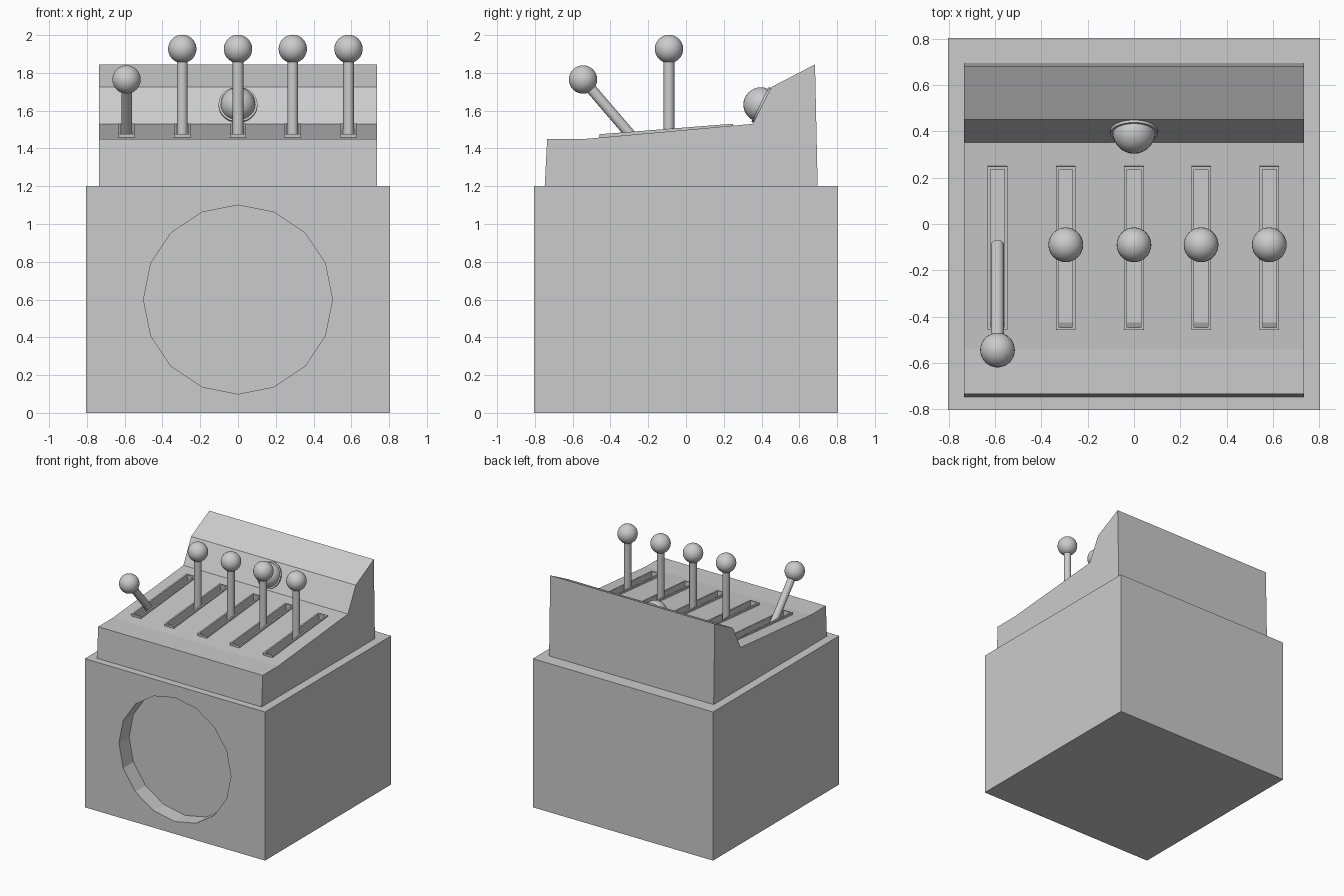
import bpy, bmesh, math
from mathutils import Vector, Matrix

if "Cube" in bpy.data.objects:
    bpy.data.objects.remove(bpy.data.objects["Cube"])

SLOT_X = (-0.59, -0.295, 0, 0.29, 0.585)
TILT = math.atan2(0.055, 0.70)          # slope of the slot frames
SLOT_MID = Vector((0, -0.105, 1.503))   # centre of a frame's top face


def make(name, bm, smooth=False):
    bmesh.ops.recalc_face_normals(bm, faces=bm.faces)
    me = bpy.data.meshes.new(name)
    bm.to_mesh(me)
    bm.free()
    ob = bpy.data.objects.new(name, me)
    bpy.context.collection.objects.link(ob)
    if smooth:
        activate(ob)
        bpy.ops.object.shade_smooth_by_angle(angle=math.radians(30))
    return ob


def activate(ob):
    bpy.ops.object.select_all(action='DESELECT')
    ob.select_set(True)
    bpy.context.view_layer.objects.active = ob


def box(bm, size, matrix):
    bmesh.ops.create_cube(bm, size=1, matrix=matrix @ Matrix.Diagonal((*size, 1)))


def rod(bm, a, b, r, seg):
    a, b = Vector(a), Vector(b)
    rot = (b - a).to_track_quat('Z', 'Y').to_matrix().to_4x4()
    bmesh.ops.create_cone(bm, cap_ends=True, segments=seg, radius1=r, radius2=r,
                          depth=(b - a).length,
                          matrix=Matrix.Translation((a + b) / 2) @ rot)


def ball(bm, c, r):
    bmesh.ops.create_uvsphere(bm, u_segments=32, v_segments=16, radius=r,
                              matrix=Matrix.Translation(c))


def cut(ob, cutter):
    mod = ob.modifiers.new("cut", 'BOOLEAN')
    mod.operation, mod.solver, mod.object = 'DIFFERENCE', 'EXACT', cutter
    activate(ob)
    bpy.ops.object.modifier_apply(modifier=mod.name)


def slot_boxes(name, w, length, top, bottom):
    bm = bmesh.new()
    for x in SLOT_X:
        m = (Matrix.Translation(SLOT_MID + Vector((x, 0, 0))) @ Matrix.Rotation(TILT, 4, 'X')
             @ Matrix.Translation((0, 0, (top + bottom) / 2)))
        box(bm, (w, length, top - bottom), m)
    return make(name, bm)


# base block with a shallow 16-sided recess in the front
bm = bmesh.new()
box(bm, (1.61, 1.61, 1.2), Matrix.Translation((0, 0, 0.6)))
base = make("base", bm)
bm = bmesh.new()
rod(bm, (0, -1.0, 0.6), (0, -0.675, 0.6), 0.5, 16)
recess_cutter = make("recess_cutter", bm)
cut(base, recess_cutter)

# sloped console, side profile extruded across x
profile = [(-0.748, 1.2), (-0.735, 1.45), (-0.54, 1.45), (0.353, 1.53),
           (0.452, 1.725), (0.683, 1.845), (0.697, 1.2)]
bm = bmesh.new()
face = bm.faces.new([bm.verts.new((-0.735, y, z)) for y, z in profile])
ext = bmesh.ops.extrude_face_region(bm, geom=[face])
bmesh.ops.translate(bm, vec=(1.47, 0, 0),
                    verts=[v for v in ext["geom"] if isinstance(v, bmesh.types.BMVert)])
console = make("console", bm)

# slots cut through the console, with thin raised frames around them
slot_cutter = slot_boxes("slot_cutter", 0.06, 0.685, 0.1, -0.42)
frames = slot_boxes("slot_frames", 0.085, 0.71, 0.0, -0.03)
cut(console, slot_cutter)
cut(frames, slot_cutter)
for helper in (recess_cutter, slot_cutter):
    bpy.data.objects.remove(helper)

# levers pivot deep inside the slots; the first one is pulled forward
for i, x in enumerate(SLOT_X):
    pivot = Vector((x, -0.09, 1.235))
    tip = Vector((x, -0.545, 1.765)) if i == 0 else Vector((x, -0.09, 1.927))
    bm = bmesh.new()
    rod(bm, pivot, tip, 0.028, 24)
    make(f"lever_stem_{i + 1}", bm, True)
    bm = bmesh.new()
    ball(bm, tip, 0.075)
    make(f"lever_knob_{i + 1}", bm, True)

# domed button with its collar on the steep panel
normal = Vector((0, -0.195, 0.099)).normalized()
mid = Vector((0, 0.403, 1.628))
bm = bmesh.new()
rod(bm, mid - normal * 0.02, mid + normal * 0.012, 0.103, 32)
make("button_collar", bm, True)
bm = bmesh.new()
ball(bm, mid + normal * 0.008, 0.092)
make("button_dome", bm, True)
